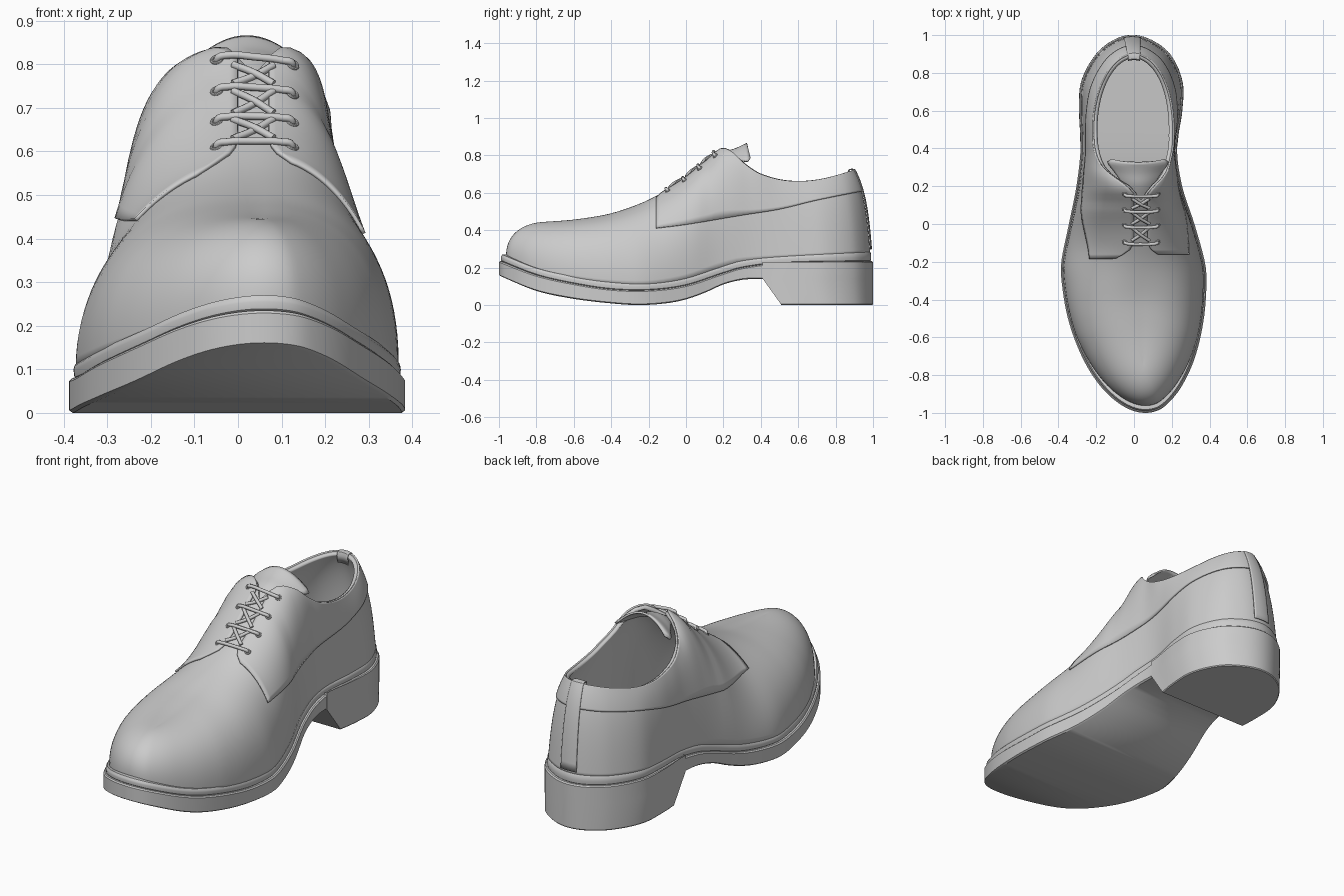
import bpy, bmesh
from math import pi, cos, sin, acos, sqrt
from mathutils import Vector

if "Cube" in bpy.data.objects:
    bpy.data.objects.remove(bpy.data.objects["Cube"])


def curve(keys, x):
    """Smooth interpolation through (x, value) keys."""
    n = len(keys)
    if x <= keys[0][0]:
        return keys[0][1]
    if x >= keys[-1][0]:
        return keys[-1][1]
    i = max(k for k in range(n - 1) if keys[k][0] <= x)

    def slope(k):
        a, b = keys[max(k - 1, 0)], keys[min(k + 1, n - 1)]
        return (b[1] - a[1]) / (b[0] - a[0])
    (x0, y0), (x1, y1) = keys[i], keys[i + 1]
    h = x1 - x0
    u = (x - x0) / h
    return ((1 + 2 * u) * (1 - u) ** 2 * y0 + u * (1 - u) ** 2 * h * slope(i)
            + u * u * (3 - 2 * u) * y1 + u * u * (u - 1) * h * slope(i + 1))


def t_of(y):
    return acos(max(-1, min(1, -y))) / pi


# Sole outline: y, left x, right x
OUT = [(-1, .06, .06), (-.985, -.015, .132), (-.95, -.08, .18), (-.85, -.185, .258),
       (-.7, -.277, .325), (-.5, -.35, .37), (-.3, -.384, .384), (-.2, -.385, .375),
       (0, -.345, .32), (.2, -.305, .255), (.4, -.283, .228), (.6, -.29, .255),
       (.75, -.28, .257), (.9, -.2, .19), (.97, -.115, .1), (1, -.01, -.01)]
LEFT = [(t_of(y), l) for y, l, r in OUT]
RIGHT = [(t_of(y), r) for y, l, r in OUT]
# Height lines along y
BOTTOM = [(-1, .155), (-.8, .075), (-.6, .033), (-.4, .009), (-.25, 0), (-.1, .01),
          (0, .03), (.1, .065), (.2, .11), (.3, .135), (.4, .14), (1, .14)]
SOLE = [(-1, .235), (-.8, .16), (-.6, .115), (-.4, .085), (-.2, .08), (0, .105),
        (.2, .17), (.3, .2), (.5, .225), (1, .235)]
WELT = [(-1, .27), (-.8, .195), (-.6, .152), (-.4, .125), (-.2, .117), (0, .145),
        (.2, .21), (.3, .24), (.5, .262), (1, .287)]
TOP = [(-.72, .446), (-.6, .456), (-.5, .47), (-.4, .49), (-.3, .522), (-.2, .563),
       (-.1, .617), (0, .68), (.1, .762), (.17, .82), (.2, .834), (.25, .812), (.3, .765),
       (.35, .728), (.4, .70), (.5, .67), (.6, .66), (.7, .667), (.8, .69), (.9, .722)]
TOP_Y = [(-1, -.72), (-.85, -.66), (-.6, -.5), (-.3, -.28), (0, 0), (.2, .2), (.4, .39),
         (.6, .575), (.8, .74), (1, .895)]
CENTRE = [(-.72, .05), (0, .035), (.2, .034), (.35, 0), (.9, 0)]
HALF = [(.12, 0), (.2, .07), (.25, .128), (.3, .17), (.4, .203), (.5, .208)]
POWER = [(-1, 2.35), (-.7, 2.4), (-.4, 2.32), (-.15, 2.07), (.05, 2.4), (.2, 2.5), (1, 2.5)]
LEFT_EASE = [(-.5, 0), (-.2, .2), (0, .35), (.15, .2), (.3, 0)]
STRAIGHT = [(.08, 0), (.25, .2), (.4, .45), (1, .5)]
SEAM = [(-.2, .405), (0, .43), (.3, .48), (.5, .512), (.7, .56), (1, .62)]
GAP = [(-.175, .13), (-.155, .075), (-.13, .05), (-.1, .038), (-.05, .035)]


def outline(s, inset=0):
    """Point on the outline; s 0..1 runs up the right side, 1..2 back down the left."""
    def at(q):
        q %= 2
        t = min(q, 2 - q)
        return Vector((curve(RIGHT if q <= 1 else LEFT, t), -cos(pi * t)))
    d = (at(s + .006) - at(s - .006)).normalized()
    return at(s) - inset * Vector((d.y, -d.x))


def surf(s, v):
    """Upper surface from the welt (v=0) to the crest or collar (v=1)."""
    s %= 2
    t, side = (s, 1) if s <= 1 else (2 - s, -1)
    y = -cos(pi * t)
    b = outline(s, .015 + .023 * max(0, -y - .6) / .4)
    zb = curve(WELT, y) - .012
    ty = curve(TOP_Y, y)
    half = curve(HALF, ty) if ty < .5 else .208 * sqrt(max(0, 1 - ((ty - .5) / .395) ** 2))
    tx, tz = curve(CENTRE, ty) + side * half, curve(TOP, ty)
    a, k = v * pi / 2, curve(STRAIGHT, y)
    p = curve(POWER, y) - (curve(LEFT_EASE, y) if side < 0 else 0)
    c, q = max(cos(a), 0), sin(a)
    r = (c ** p + q ** p) ** (-1 / p)
    c, q = r * c * (1 - k) + (1 - v) * k, r * q * (1 - k) + v * k
    return Vector((tx + (b.x - tx) * c, ty + (b.y - ty) * c, zb + (tz - zb) * q))


def normal(s, v):
    v = min(max(v, .03), .96)
    return (surf(s + .004, v) - surf(s - .004, v)).cross(surf(s, v + .02) - surf(s, v - .02)).normalized()


def find_v(s, test):
    """Largest v for which test(point) still holds."""
    if test(surf(s, 1)):
        return 1
    lo, hi = 0, 1
    for _ in range(16):
        m = (lo + hi) / 2
        lo, hi = (m, hi) if test(surf(s, m)) else (lo, m)
    return lo


def grid(name, rows, closed=False, cap_low=False, cap_high=False, thick=0, offset=-1):
    """Skin a list of equal-length point rows."""
    n, m = len(rows[0]), len(rows)
    f = [(j * n + i, j * n + (i + 1) % n, (j + 1) * n + (i + 1) % n, (j + 1) * n + i)
         for j in range(m - 1) for i in range(n if closed else n - 1)]
    for on, o in ((cap_low, 0), (cap_high, (m - 1) * n)):
        if on:
            for i in range(n // 2):
                q = list(dict.fromkeys([o + i, o + i + 1, o + (n - i - 1) % n, o + (n - i) % n]))
                if len(q) > 2:
                    f.append(q[::-1] if o == 0 else q)
    me = bpy.data.meshes.new(name)
    me.from_pydata([tuple(p) for r in rows for p in r], [], f)
    bm = bmesh.new()
    bm.from_mesh(me)
    bmesh.ops.remove_doubles(bm, verts=bm.verts, dist=.0004)
    bm.to_mesh(me)
    bm.free()
    ob = bpy.data.objects.new(name, me)
    bpy.context.collection.objects.link(ob)
    if thick:
        mod = ob.modifiers.new("thickness", 'SOLIDIFY')
        mod.thickness, mod.offset = thick, offset
    return ob


N = 160
S = [2 * i / N for i in range(N)]


def ring(inset, line, dz=0):
    return [(*outline(s, inset), curve(line, -cos(pi * s)) + dz) for s in S]


# Outsole and welt
grid("outsole", [ring(.008, BOTTOM), ring(0, BOTTOM, .006), ring(0, SOLE, -.006), ring(.006, SOLE),
                 ring(.03, SOLE)], True, True, True)
grid("welt", [ring(.02, SOLE, -.004), ring(.012, SOLE, .004), ring(.01, SOLE, .02),
              ring(.012, WELT, -.008), ring(.018, WELT), ring(.05, WELT)], True, False, True)

# Heel block with a slanted front
heel = []
for z, y0, inset in ((0, .51, .004), (.005, .507, 0), (.141, .41, -.001), (.229, .41, -.001)):
    t0 = t_of(y0)
    heel.append([(*outline(t0 + (2 - 2 * t0) * i / 60, inset), z) for i in range(61)])
ob = grid("heel_block", heel, True)
bm = bmesh.new()
bm.from_mesh(ob.data)
bmesh.ops.contextual_create(bm, geom=[e for e in bm.edges if all(v.co.z < .001 for v in e.verts)])
bmesh.ops.recalc_face_normals(bm, faces=bm.faces)
bm.to_mesh(ob.data)
bm.free()

# Main upper
grid("upper", [[surf(s, j / 26) for s in S] for j in range(27)], True, thick=.02)

# Quarters with open lacing flaps, wrapped round the heel
sa, sb = t_of(-.16), 2 - t_of(-.185)
cols = []
for i in range(141):
    s = sa + (sb - sa) * i / 140
    y = -cos(pi * s)
    lift = .035 * max(0, 1 - (y + .2) / .3) if s > 1 else 0
    lo = find_v(s, lambda p: p.z < curve(SEAM, p.y) + lift)
    hi = 1 if y > .22 else find_v(s, lambda p: abs(p.x - .035) > curve(GAP, y))
    vs = [lo + (hi - lo) * j / 16 for j in range(17)]
    cols.append([surf(s, v) + normal(s, v) * .004 for v in vs])
grid("quarters", [list(r) for r in zip(*cols)], thick=.009, offset=0)

# Heel strip folding over the collar
rows = []
SS = [1 + .034 * k / 4 for k in range(-4, 5)]
for j in range(15):
    v = .04 + .96 * j / 14
    rows.append([surf(s, v) + normal(s, v) * .009 for s in SS])
for dy, dz in ((-.006, .007), (-.02, .005), (-.025, -.01), (-.018, -.05)):
    rows.append([surf(s, 1) + Vector((0, dy, dz)) for s in SS])
grid("heel_strip", rows, thick=.005, offset=0)

# Tongue, curling down at its sides
WIDTH = [(0, .05), (.5, .08), (.75, .125), (.9, .158), (.96, .162), (1, .14)]
CREST = [(.05, .70), (.1, .752), (.2, .82), (.27, .845), (.33, .873)]
rows = []
for j in range(21):
    w = j / 20
    y = .05 + .275 * w
    rows.append([(.03 - .01 * w + curve(WIDTH, w) * u, y + .02 * u * u * w,
                  curve(CREST, y) - .004 - (.02 + .07 * w) * u * u * curve(WIDTH, w) / .16)
                 for u in [k / 10 for k in range(-10, 11)]])
grid("tongue", rows, thick=.01, offset=-1)


# Eyelets and laces
def on_flap(y, x):
    t = t_of(y)
    s = t if x > .035 else 2 - t
    v = find_v(s, lambda p: abs(p.x - .035) > abs(x - .035))
    n = normal(s, v)
    return surf(s, v) + n * .009, n


def lace(name, pts):
    cu = bpy.data.curves.new(name, 'CURVE')
    cu.dimensions, cu.bevel_depth, cu.bevel_resolution = '3D', .0085, 3
    cu.use_fill_caps, cu.resolution_u = True, 8
    sp = cu.splines.new('BEZIER')
    sp.bezier_points.add(len(pts) - 1)
    for b, p in zip(sp.bezier_points, pts):
        b.co = p
        b.handle_left_type = b.handle_right_type = 'AUTO'
    bpy.context.collection.objects.link(bpy.data.objects.new(name, cu))


ROWS = [-.095, -.003, .08, .162]
for k, y in enumerate(ROWS):
    ends = [on_flap(y, -.047), on_flap(y, .122)]
    for p, n in ends:
        bpy.ops.mesh.primitive_torus_add(major_radius=.012, minor_radius=.0035, major_segments=20,
                                         minor_segments=8, location=p,
                                         rotation=n.to_track_quat('Z', 'Y').to_euler())
        bpy.context.object.name = "eyelet"
    (a, na), (b, nb) = ends
    up = Vector((0, -.008, .01))
    dx = Vector((.025, 0, 0))
    lace("lace_bar", [a - na * .012, a + na * .006 + dx * .2, a + dx + up, (a + b) / 2 + up * 1.2,
                      b - dx + up, b + nb * .006 - dx * .2, b - nb * .012])
    if k < 3:
        for x0, x1, h in ((-.01, .08, -.008), (.08, -.01, .0)):
            p, q = on_flap(y + .01, x0)[0], on_flap(min(ROWS[k + 1] - .01, .14), x1)[0]
            lace("lace_cross", [p, (p + q) / 2 + Vector((0, -.004, .004 + h)), q])

# Smooth shading
bpy.ops.object.select_all(action='DESELECT')
for o in bpy.context.scene.objects:
    if o.type == 'MESH':
        o.select_set(True)
        bpy.context.view_layer.objects.active = o
bpy.ops.object.shade_smooth_by_angle(angle=.6)
